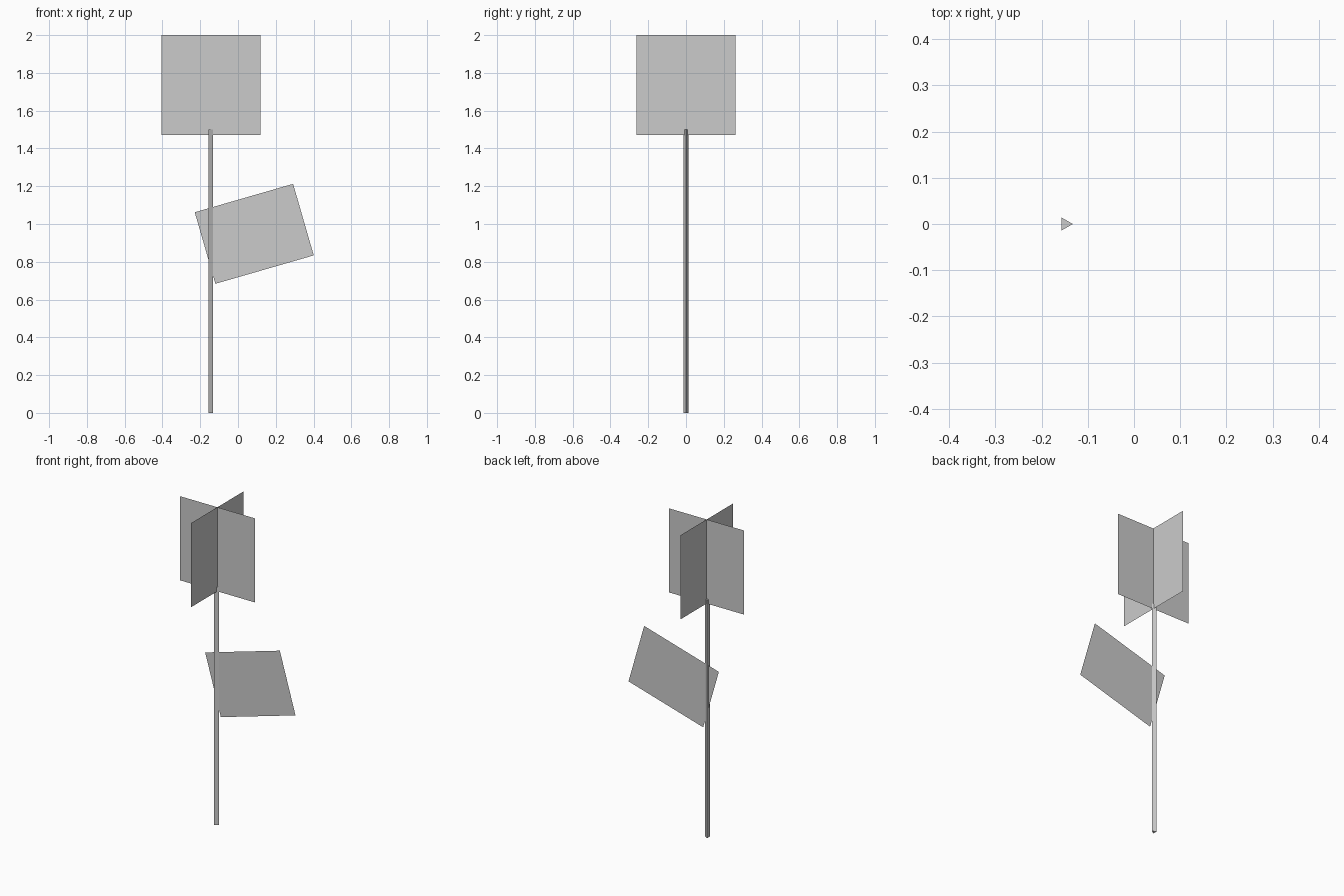
import bpy
from math import radians
from mathutils import Matrix

if "Cube" in bpy.data.objects:
    bpy.data.objects.remove(bpy.data.objects["Cube"])

STEM_X = -0.144


def card(name, width, height, centre, turn=0, tilt=0):
    """Single-sided upright rectangle, tilted in its own plane, then turned about z."""
    w, h = width / 2, height / 2
    mesh = bpy.data.meshes.new(name)
    mesh.from_pydata([(-w, 0, -h), (w, 0, -h), (w, 0, h), (-w, 0, h)], [], [(0, 1, 2, 3)])
    mesh.transform(Matrix.Rotation(radians(turn), 4, 'Z') @ Matrix.Rotation(radians(tilt), 4, 'Y'))
    obj = bpy.data.objects.new(name, mesh)
    obj.location = centre
    bpy.context.collection.objects.link(obj)
    return obj


# Three-sided stem, one corner pointing to +x
bpy.ops.mesh.primitive_cylinder_add(vertices=3, radius=0.0165, depth=1.5,
                                    location=(-0.149, 0, 0.75),
                                    rotation=(0, 0, radians(-90)))
bpy.context.object.name = "stem"

# Flower head: two crossed cards
for i, turn in enumerate((0, 90)):
    card(f"flower_card_{i + 1}", 0.524, 0.53, (STEM_X, 0, 1.735), turn=turn)

# Tilted leaf card
card("leaf", 0.542, 0.394, (0.086, 0, 0.948), tilt=-16.1)
